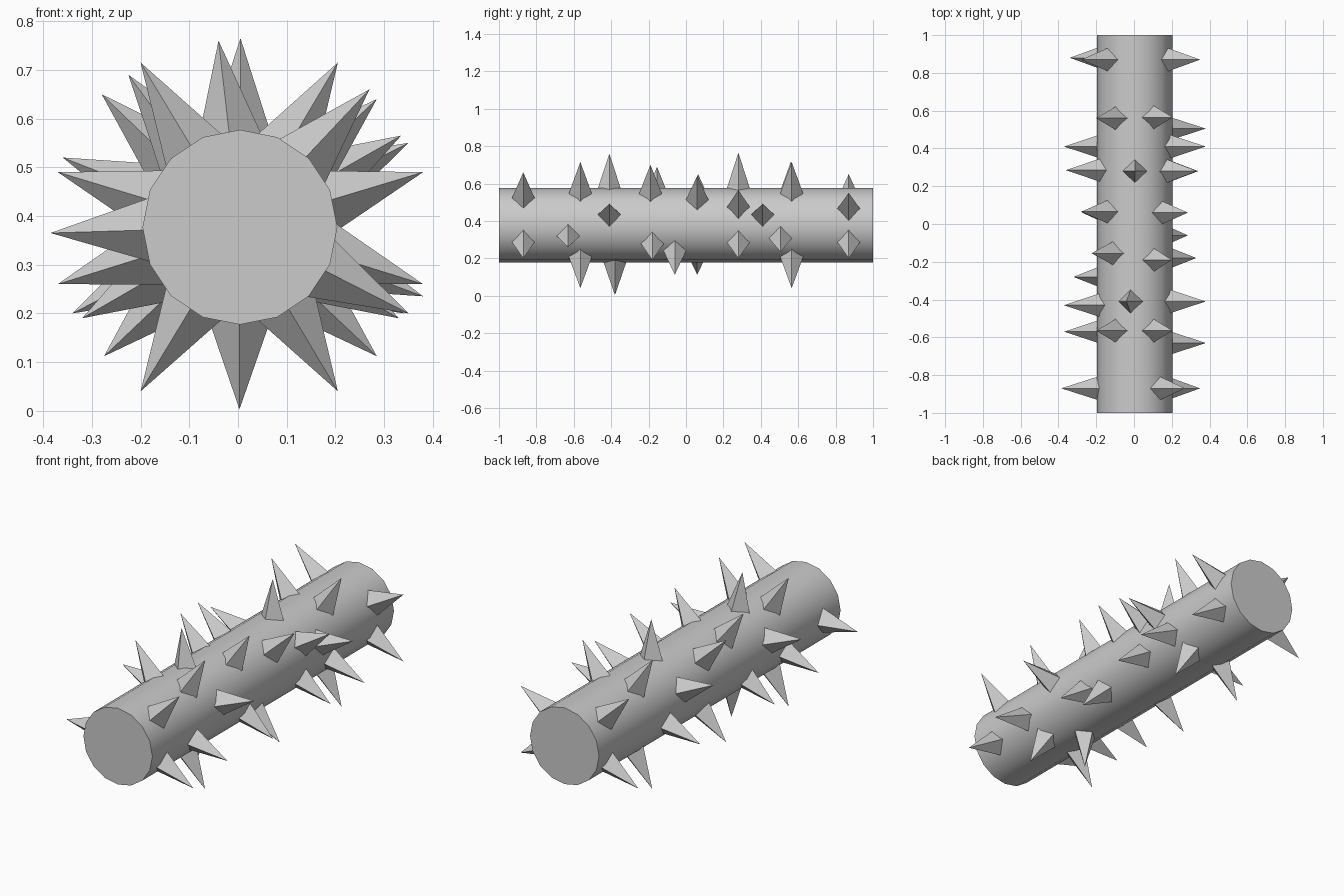
import bpy, bmesh, math
from mathutils import Matrix, Vector

if "Cube" in bpy.data.objects:
    bpy.data.objects.remove(bpy.data.objects["Cube"])

CX, CZ, R = 0.004, 0.377, 0.2

# Log: 16-sided cylinder lying along y
bpy.ops.mesh.primitive_cylinder_add(vertices=16, radius=R, depth=2,
                                    location=(CX, 0, CZ), rotation=(math.pi / 2, 0, 0))
log = bpy.context.object
log.name = "roller_body"
bpy.ops.object.shade_smooth_by_angle(angle=math.radians(35))

# Spikes: (y position, tip x, tip z)
right = [(-.87, .27, .66), (-.565, .205, .715), (-.41, .38, .49), (-.19, .2, .70),
         (.06, .285, .64), (.28, .335, .565), (.41, .38, .49), (.565, .205, .715),
         (.87, .35, .55), (-.87, .35, .2), (-.63, .38, .26), (-.565, .205, .04),
         (-.18, .33, .19), (-.06, .285, .112), (.28, .34, .2), (.505, .38, .235),
         (.565, .205, .04), (.87, .35, .2)]
left = [(.87, -.28, .65), (.88, -.34, .2), (.56, -.2, .715), (.41, -.37, .26),
        (.285, -.36, .52), (.065, -.28, .65), (-.155, -.225, .69), (-.28, -.32, .19),
        (-.43, -.37, .49), (-.565, -.2, .715), (-.57, -.37, .26), (-.87, -.385, .365),
        (.06, -.275, .112), (-.565, -.2, .04), (.565, -.2, .04)]
middle = [(.28, .005, .765), (-.41, -.04, .76), (-.38, .003, .003)]


def add_spikes(name, spikes, base_r=0.18, half=0.067):
    """Four-sided pyramids pointing straight out of the cylinder."""
    bm = bmesh.new()
    for y, tx, tz in spikes:
        out = Vector((tx - CX, 0, tz - CZ))
        length = out.length - base_r
        out.normalize()
        along = Vector((0, 1, 0))
        side = along.cross(out)
        pos = Vector((CX, y, CZ)) + out * (base_r + length / 2)
        m = Matrix.Translation(pos) @ Matrix((side, along, out)).transposed().to_4x4()
        bmesh.ops.create_cone(bm, cap_ends=True, segments=4, radius1=half,
                              radius2=0, depth=length, matrix=m)
    bmesh.ops.remove_doubles(bm, verts=bm.verts, dist=1e-5)
    bmesh.ops.recalc_face_normals(bm, faces=bm.faces)
    mesh = bpy.data.meshes.new(name)
    bm.to_mesh(mesh)
    bm.free()
    bpy.context.collection.objects.link(bpy.data.objects.new(name, mesh))


add_spikes("right_spikes", right)
add_spikes("left_spikes", left)
add_spikes("middle_spikes", middle)
